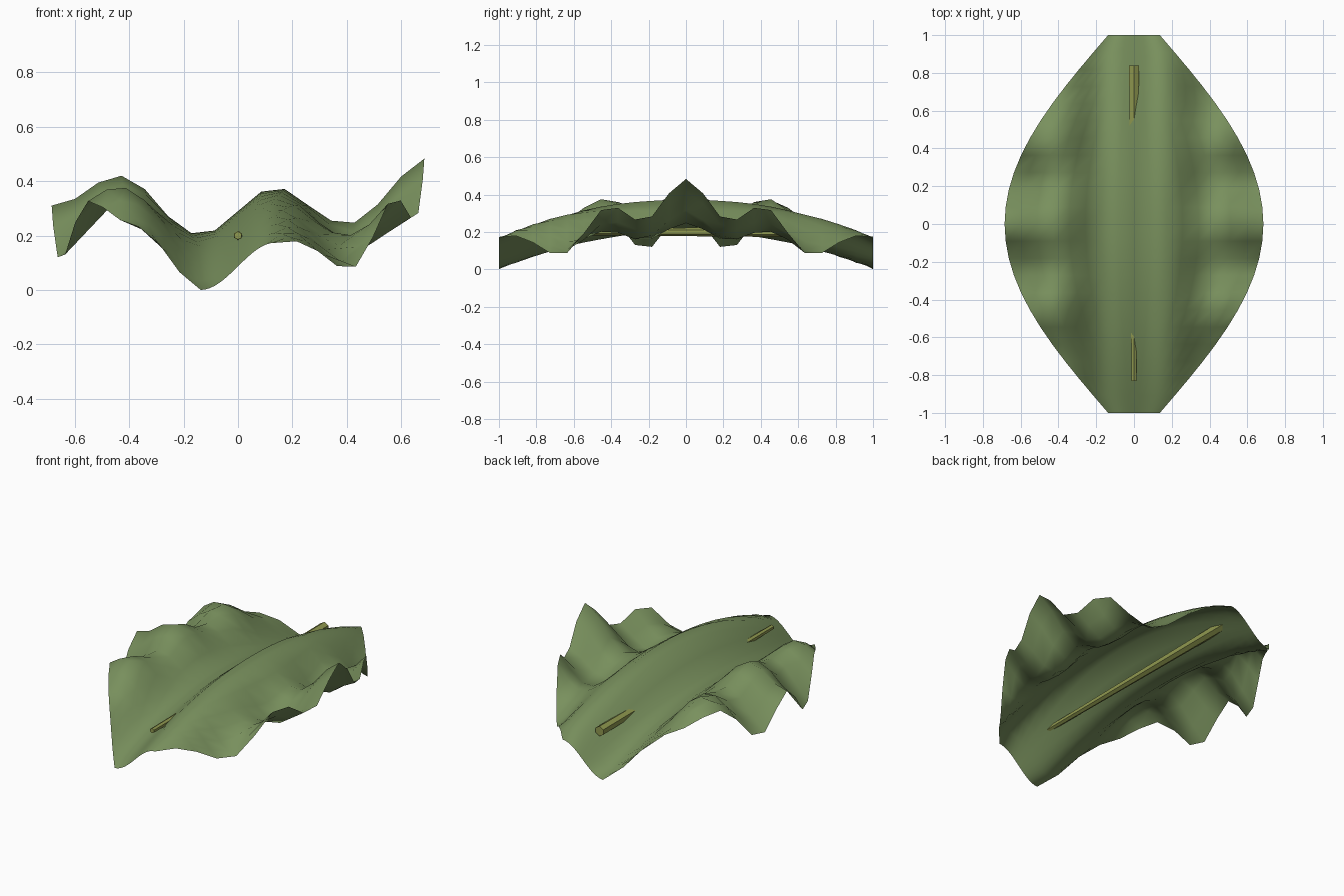
import bpy, bmesh, math

if "Cube" in bpy.data.objects:
    bpy.data.objects.remove(bpy.data.objects["Cube"])

NX, NY = 16, 22


def material(name, rgb):
    m = bpy.data.materials.new(name)
    m.diffuse_color = (*rgb, 1)
    m.use_nodes = True
    m.node_tree.nodes["Principled BSDF"].inputs["Base Color"].default_value = m.diffuse_color
    return m


def half_width(y):
    return 0.137 + 0.548 * math.cos(math.pi * y / 2)


def height(x, y):
    arch = 0.29 - 0.203 * y * y
    wave = 0.087 * math.sin(11.3 * x)
    ripple = 0.245 * max(0, abs(x) - 0.25) * math.cos(2 * math.pi * y / 0.455)
    return arch + wave + ripple


# Leaf blade: a single rippled sheet, arched along its length
bm = bmesh.new()
rows = []
for j in range(NY + 1):
    y = -1 + 2 * j / NY
    row = []
    for i in range(NX + 1):
        x = (2 * i / NX - 1) * half_width(y)
        row.append(bm.verts.new((x, y, height(x, y))))
    rows.append(row)
for a, b in zip(rows, rows[1:]):
    for i in range(NX):
        bm.faces.new((a[i], a[i + 1], b[i + 1], b[i])).smooth = True
mesh = bpy.data.meshes.new("leaf_blade")
bm.to_mesh(mesh)
bm.free()
blade = bpy.data.objects.new("leaf_blade", mesh)
bpy.context.collection.objects.link(blade)
mesh.materials.append(material("leaf_green", (0.19, 0.28, 0.11)))

# Midrib: straight six-sided tapering rod, thick end at the back
bpy.ops.mesh.primitive_cone_add(vertices=6, radius1=0.03, radius2=0.015, depth=1.67,
                                location=(0, 0.003, 0.2),
                                rotation=(math.pi / 2, 0, 0))
rib = bpy.context.object
rib.name = "midrib"
rib.data.materials.append(material("rib_green", (0.28, 0.32, 0.08)))
